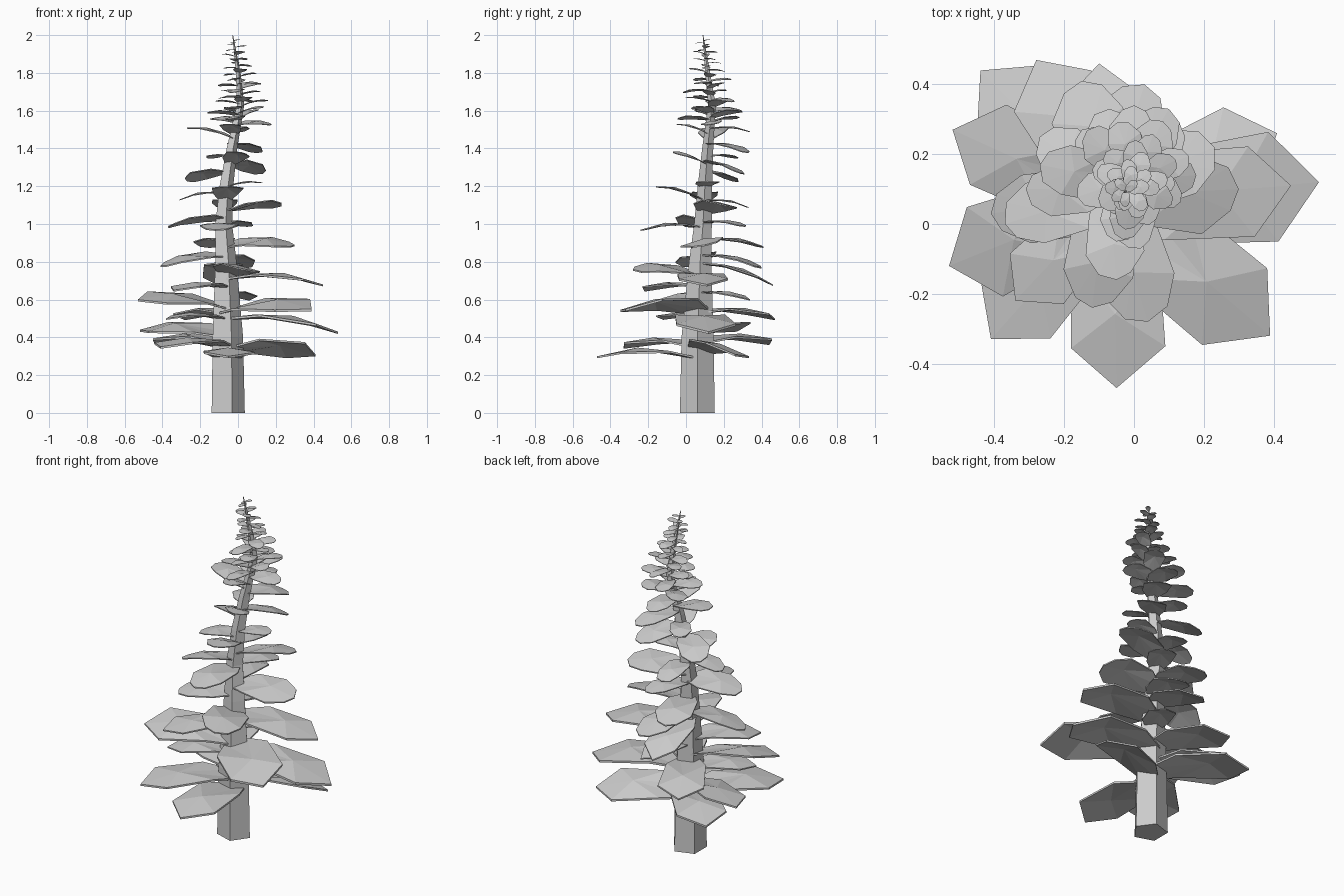
import bpy, bmesh, math, random
from mathutils import Vector

random.seed(4)
cube = bpy.data.objects.get("Cube")
if cube:
    bpy.data.objects.remove(cube)

grey = bpy.data.materials.new("plain grey")
grey.use_nodes = True
grey.diffuse_color = (0.6, 0.6, 0.6, 1)
grey.node_tree.nodes["Principled BSDF"].inputs["Base Color"].default_value = grey.diffuse_color

# Trunk stations: centre x, y, z and radius
TRUNK = [(-.061, .06, 0, .097), (-.062, .061, .4, .089), (-.07, .075, .8, .062),
         (-.08, .09, 1.0, .049), (-.065, .1, 1.2, .04), (-.035, .115, 1.4, .031),
         (.012, .137, 1.63, .021), (0, .115, 1.8, .014), (-.028, .09, 2.0, .002)]


def add_object(name, bm):
    mesh = bpy.data.meshes.new(name)
    bmesh.ops.recalc_face_normals(bm, faces=bm.faces)
    bm.to_mesh(mesh)
    bm.free()
    mesh.materials.append(grey)
    obj = bpy.data.objects.new(name, mesh)
    bpy.context.collection.objects.link(obj)


def trunk_at(z):
    """Centre of the trunk at a height."""
    for low, high in zip(TRUNK, TRUNK[1:]):
        if z <= high[2]:
            t = (z - low[2]) / (high[2] - low[2])
            return Vector(low[:3]).lerp(Vector(high[:3]), t)
    return Vector(TRUNK[-1][:3])


# Five-sided bending trunk
def build_trunk(sides=5):
    bm = bmesh.new()
    rings = []
    for x, y, z, r in TRUNK:
        angles = [math.tau * k / sides for k in range(sides)]
        rings.append([bm.verts.new((x + r * math.cos(a), y + r * math.sin(a), z)) for a in angles])
    for low, high in zip(rings, rings[1:]):
        for k in range(sides):
            n = (k + 1) % sides
            bm.faces.new((low[k], low[n], high[n], high[k]))
    bm.faces.new(rings[0])
    bm.faces.new(rings[-1])
    add_object("trunk", bm)


# Half outlines of a branch pad: distance along, half width (both per length)
POINTED = [(0, .11), (.28, .23), (.78, .255)]
ROUNDED = [(0, .11), (.25, .26), (.7, .3), (.93, .17)]


def add_branch(bm, tip, base_z, outline, roll=0):
    """Arched pad: a fan of flat faces around a raised middle, with a thin underside.
    Roll is the slope across the pad, rising to its own left."""
    base = trunk_at(base_z)
    span = Vector(tip) - base
    length = span.length
    side = Vector((-span.y, span.x, 0)).normalized()
    side = (side + Vector((0, 0, roll))) * length
    thick = Vector((0, 0, -.02 * length))

    def point(t, w):
        arch = .09 * length * 4 * t * (1 - t) - .08 * abs(w) * length
        return base + span * t + side * w + Vector((0, 0, arch))

    rim = [(t, w * random.uniform(.9, 1.1)) for t, w in outline] + [(1, 0)]
    rim += [(t, -w * random.uniform(.9, 1.1)) for t, w in reversed(outline)]
    top = [bm.verts.new(point(t, w)) for t, w in rim]
    under = [bm.verts.new(point(t, w) + thick) for t, w in rim]
    mid_top = bm.verts.new(point(.6, 0))
    mid_under = bm.verts.new(point(.6, 0) + thick)
    for k in range(len(rim)):
        n = (k + 1) % len(rim)
        bm.faces.new((top[k], top[n], mid_top))
        bm.faces.new((under[n], under[k], mid_under))
        bm.faces.new((top[n], top[k], under[k], under[n]))


# Branches: tip x, y, z, height at the trunk and, where tilted, the roll
LARGE = [(.41, .26, .31, .34, -.3), (-.05, -.47, .3, .3), (-.41, -.33, .35, .36),
         (-.44, .44, .37, .38), (.53, .12, .43, .51), (-.53, -.12, .6, .57, -.22),
         (-.28, .47, .5, .54), (.39, -.32, .55, .55, .2), (-.52, .27, .44, .42, -.2),
         (-.38, -.12, .5, .5), (.06, .34, .6, .64), (-.34, -.22, .65, .67),
         (.45, .11, .68, .72), (-.1, .46, .68, .8)]
MIDDLE = [(.04, -.28, .76, .74, -.2), (-.41, .03, .78, .84, -.15), (.03, .4, .77, .84),
          (.3, .1, .89, .89, .2), (-.15, .41, .88, .92), (-.12, -.24, .97, .99),
          (-.37, 0, .99, 1.03, .2), (.05, .31, .99, 1.01), (.23, .22, 1.1, 1.07, -.2),
          (-.07, .33, 1.09, 1.13), (-.05, -.16, 1.2, 1.13), (-.31, .1, 1.13, 1.17),
          (.13, .12, 1.22, 1.2), (-.27, .25, 1.23, 1.28, .2), (.13, .29, 1.27, 1.33, -.2),
          (-.15, .27, 1.35, 1.36), (.02, -.07, 1.38, 1.32, -.2), (.1, .33, 1.38, 1.43),
          (-.27, .17, 1.51, 1.46), (0, .34, 1.49, 1.51), (-.05, -.05, 1.53, 1.48)]


def build_tier(name, branches, outline):
    bm = bmesh.new()
    for x, y, z, base_z, *roll in branches:
        add_branch(bm, (x, y, z), base_z, outline, *roll)
    add_object(name, bm)


# Small branches spiral up to the crown, shrinking as they go
def build_crown(count=38):
    bm = bmesh.new()
    for k in range(count):
        t = k / (count - 1)
        z = 1.53 + .44 * t
        base = trunk_at(z)
        reach = (.19 - .14 * t) * random.uniform(.75, 1.1)
        angle = k * math.radians(137.5) + random.uniform(-.3, .3)
        tip = base + Vector((math.cos(angle), math.sin(angle), random.uniform(-.1, .2))) * reach
        add_branch(bm, tip, z, ROUNDED, random.uniform(-.2, .2))
    add_object("crown_branches", bm)


build_trunk()
build_tier("lower_branches", LARGE, POINTED)
build_tier("middle_branches", MIDDLE, ROUNDED)
build_crown()
